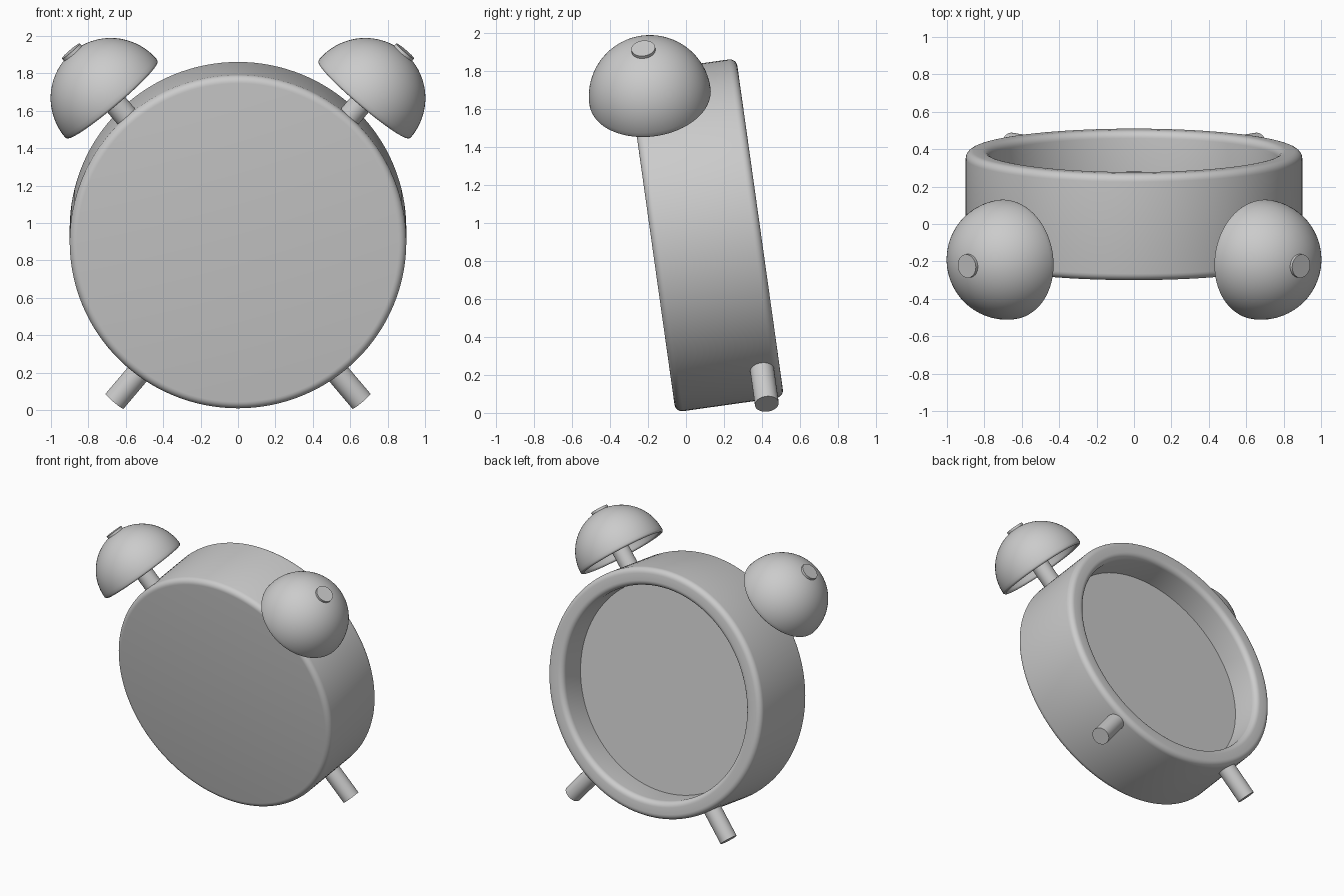
import bpy, bmesh
from math import sin, cos, radians, pi
from mathutils import Matrix, Vector

if "Cube" in bpy.data.objects:
    bpy.data.objects.remove(bpy.data.objects["Cube"])

# Frame of the whole clock: leaning back by 8 degrees, local y is the case axis
LEAN = Matrix.Translation((0, 0.105, 0.935)) @ Matrix.Rotation(radians(8), 4, 'X')


def arc(r, z, rad, a0, a1, n=6):
    """Points (radius, height) along an arc around (r, z)."""
    return [(r + rad * cos(radians(a0 + (a1 - a0) * i / n)),
             z + rad * sin(radians(a0 + (a1 - a0) * i / n))) for i in range(n + 1)]


def lathe(name, profile, origin, direction, steps=64):
    """Revolve a profile about its z axis, then aim that axis along direction."""
    bm = bmesh.new()
    vs = [bm.verts.new((r, 0, z)) for r, z in profile]
    es = [bm.edges.new(p) for p in zip(vs, vs[1:])]
    bmesh.ops.spin(bm, geom=vs + es, cent=(0, 0, 0), axis=(0, 0, 1),
                   angle=2 * pi, steps=steps)
    bmesh.ops.remove_doubles(bm, verts=bm.verts, dist=1e-4)
    bmesh.ops.recalc_face_normals(bm, faces=bm.faces)
    mesh = bpy.data.meshes.new(name)
    bm.to_mesh(mesh)
    bm.free()
    ob = bpy.data.objects.new(name, mesh)
    bpy.context.collection.objects.link(ob)
    aim = Vector(direction).to_track_quat('Z', 'Y').to_matrix().to_4x4()
    ob.matrix_world = LEAN @ Matrix.Translation(origin) @ aim
    bpy.ops.object.select_all(action='DESELECT')
    ob.select_set(True)
    bpy.context.view_layer.objects.active = ob
    bpy.ops.object.shade_smooth_by_angle(angle=radians(35))
    return ob


def rod(name, origin, direction, z0, z1, r=0.063):
    return lathe(name, [(0, z0), (r, z0), (r, z1), (0, z1)], origin, direction, 32)


# Case: flat front, rounded rims, deep recess in the back
H, R, B = 0.288, 0.9, 0.04
case = ([(0, -H)] + arc(R - B, -H + B, B, -90, 0) + arc(R - B, H - B, B, 0, 90)
        + arc(0.77 + B, H - B, B, 90, 180) + [(0.77, H - 0.22), (0, H - 0.22)])
lathe("case", case, (0, 0, 0), (0, 1, 0), 128)

# Hollow bell dome with a rounded lip
OUT, WALL = 0.322, 0.03
bell = (arc(0, 0, OUT, 90, 0, 24) + arc(OUT - WALL / 2, 0, WALL / 2, 0, -180, 6)
        + arc(0, 0, OUT - WALL, 0, 90, 24))

S, C = sin(radians(40)), cos(radians(40))
for side, s in (("left", -1), ("right", 1)):
    centre = (s * 0.68, -0.19, 0.766)
    lathe(side + "_bell", bell, centre, (s * S, 0, C))
    # Post running from the case through the bell to its cap
    rod(side + "_bell_post", centre, (s * S, 0, C), -0.19, 0.333)
    # Foot
    rod(side + "_foot", (s * 0.66, 0.194, -0.924), (s * S, 0, -C), -0.28, 0)
